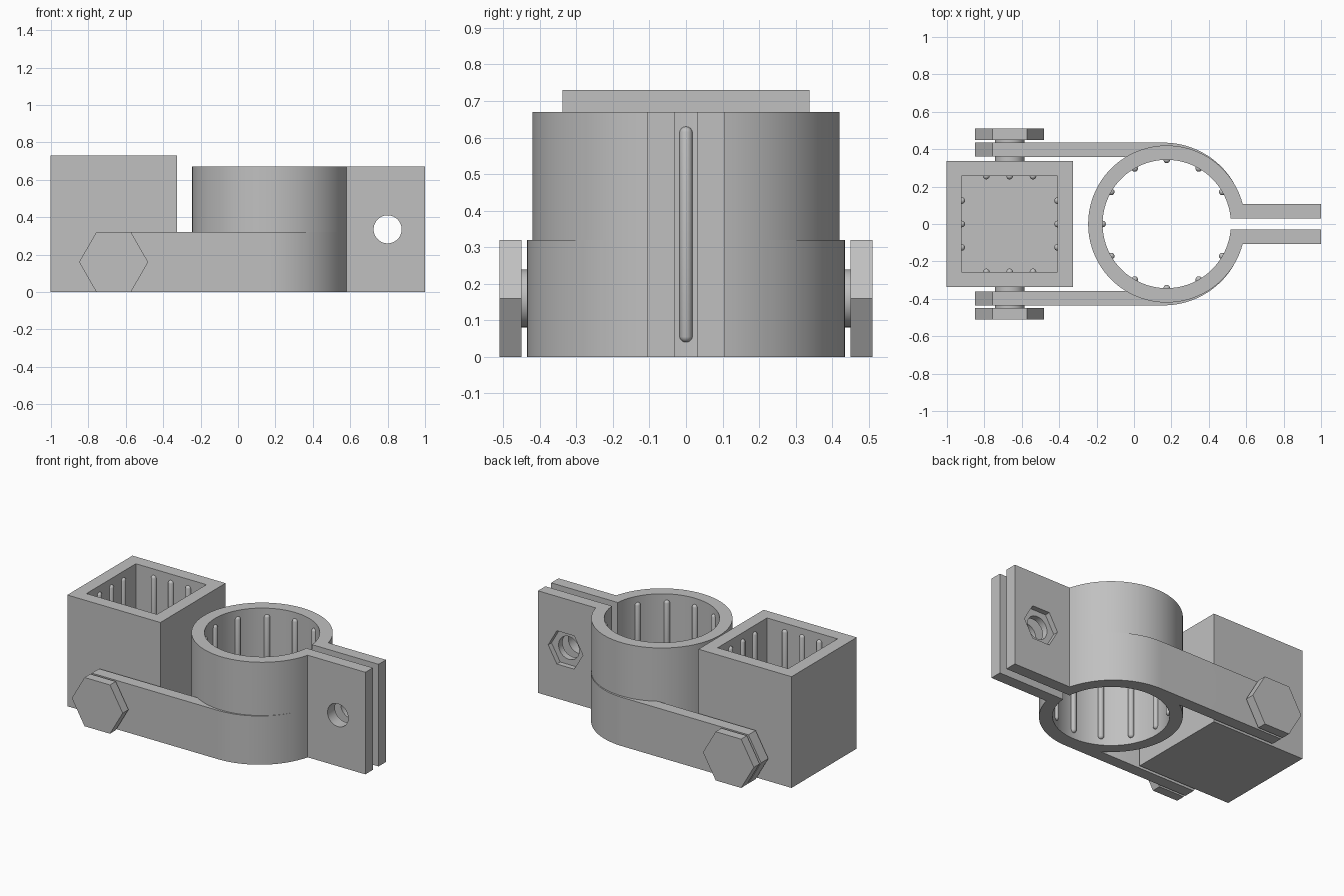
import bpy
import bmesh
from math import sin, cos, asin, sqrt, atan2, pi, radians
from mathutils import Vector

cube = bpy.data.objects.get("Cube")
if cube:
    bpy.data.objects.remove(cube, do_unlink=True)

grey = bpy.data.materials.new("light grey plastic")
grey.use_nodes = True
colour = (0.53, 0.53, 0.53, 1)
grey.diffuse_color = colour
grey.node_tree.nodes["Principled BSDF"].inputs["Base Color"].default_value = colour

RING_X, OUTER, INNER = 0.175, 0.42, 0.343
CLAMP_H, BOX_H, FLOOR = 0.67, 0.73, 0.06
BOX_X, BOX_HALF, CAVITY_HALF = -0.665, 0.338, 0.256
ARM_H, ARM_IN, ARM_OUT = 0.32, 0.36, 0.435
HEX_R = ARM_H / sqrt(3)
GAP, FLANGE = 0.03, 0.107


def arc(cx, cy, r, a0, a1, n):
    return [(cx + r * cos(a0 + (a1 - a0) * i / n),
             cy + r * sin(a0 + (a1 - a0) * i / n)) for i in range(n + 1)]


def circle(cx, cy, r, n):
    return arc(cx, cy, r, 0, 2 * pi, n)[:-1]


def square(cx, half):
    return [(cx - half, -half), (cx + half, -half), (cx + half, half), (cx - half, half)]


def finish(name, bm):
    bmesh.ops.recalc_face_normals(bm, faces=bm.faces)
    mesh = bpy.data.meshes.new(name)
    bm.to_mesh(mesh)
    bm.free()
    mesh.materials.append(grey)
    obj = bpy.data.objects.new(name, mesh)
    bpy.context.collection.objects.link(obj)
    return obj


def prism_mesh(points, lo, hi, axis="z"):
    """Extrude an outline along z, or an x-z outline along y."""
    bm = bmesh.new()
    place = (lambda a, b: (a, b, lo)) if axis == "z" else (lambda a, b: (a, lo, b))
    face = bm.faces.new([bm.verts.new(place(a, b)) for a, b in points])
    top = bmesh.ops.extrude_face_region(bm, geom=[face])["geom"]
    move = Vector((0, 0, hi - lo)) if axis == "z" else Vector((0, hi - lo, 0))
    bmesh.ops.translate(bm, vec=move, verts=[v for v in top if isinstance(v, bmesh.types.BMVert)])
    return bm


def prism(name, points, lo, hi, axis="z"):
    return finish(name, prism_mesh(points, lo, hi, axis))


def activate(obj):
    bpy.ops.object.select_all(action="DESELECT")
    obj.select_set(True)
    bpy.context.view_layer.objects.active = obj


def cut(obj, cutter):
    mod = obj.modifiers.new("cut", "BOOLEAN")
    mod.operation, mod.solver, mod.object = "DIFFERENCE", "EXACT", cutter
    activate(obj)
    bpy.ops.object.modifier_apply(modifier=mod.name)
    bpy.data.objects.remove(cutter, do_unlink=True)


def ribs(name, spots, lo, hi, r=0.018):
    """Round-ended vertical grip ribs."""
    bm = bmesh.new()
    for x, y in spots:
        verts = bmesh.ops.create_uvsphere(bm, u_segments=16, v_segments=9, radius=r)["verts"]
        for v in verts:
            v.co.z += hi - r if v.co.z > 0 else lo + r
            v.co.x += x
            v.co.y += y
    return finish(name, bm)


parts = []

# Split ring with two clamping flanges, as one outline
a_out, a_in = asin(FLANGE / OUTER), asin(GAP / INNER)
outline = arc(RING_X, 0, OUTER, a_out, 2 * pi - a_out, 96)
outline += [(1, -FLANGE), (1, -GAP)]
outline += arc(RING_X, 0, INNER, 2 * pi - a_in, a_in, 96)
outline += [(1, GAP), (1, FLANGE)]
clamp = prism("split_ring_clamp", outline, 0, CLAMP_H)

# Screw hole and hexagonal nut recess through the flanges
mid = CLAMP_H / 2
cut(clamp, prism("hole_cutter", circle(0.8, mid, 0.075, 48), -0.3, 0.3, "y"))
cut(clamp, prism("nut_cutter", circle(0.8, mid, 0.126, 6), FLANGE - 0.035, 0.3, "y"))
parts.append(clamp)

# Square socket with closed floor
box = prism("square_socket", square(BOX_X, BOX_HALF), 0, BOX_H)
cut(box, prism("cavity_cutter", square(BOX_X, CAVITY_HALF), FLOOR, 1))
parts.append(box)

# Grip ribs in both openings
spots = [(RING_X + INNER * cos(radians(a)), INNER * sin(radians(a)))
         for a in range(30, 331, 30)]
parts.append(ribs("ring_ribs", spots, 0.04, CLAMP_H - 0.04))
spots = []
for side in (-CAVITY_HALF, CAVITY_HALF):
    for off in (-0.125, 0, 0.125):
        spots += [(BOX_X + off, side), (BOX_X + side, off)]
parts.append(ribs("socket_ribs", spots, FLOOR + 0.04, BOX_H - 0.04))

# Arms wrapping the ring, and the hinge bolts
arm_cx = 0.158
meet = Vector((0.533, 0.22))
start = (BOX_X - HEX_R, ARM_OUT)
arm_line = [start] + arc(arm_cx, 0, ARM_OUT, pi / 2, atan2(meet.y, meet.x - arm_cx), 24)
arm_line += arc(RING_X, 0, OUTER - 0.003, atan2(meet.y, meet.x - RING_X),
                pi - asin(ARM_IN / OUTER), 32)
arm_line += [(BOX_X - HEX_R, ARM_IN)]
for label, s in (("left", 1), ("right", -1)):
    bm = prism_mesh([(x, s * y) for x, y in arm_line], 0, ARM_H)
    # Bevel the free end to match the bolt head
    for up in (1, -1):
        normal = Vector((-cos(pi / 6), 0, up * sin(pi / 6)))
        result = bmesh.ops.bisect_plane(
            bm, geom=bm.verts[:] + bm.edges[:] + bm.faces[:], dist=1e-5,
            plane_co=(BOX_X - HEX_R, 0, ARM_H / 2), plane_no=normal, clear_outer=True)
        edges = [e for e in result["geom_cut"] if isinstance(e, bmesh.types.BMEdge)]
        bmesh.ops.holes_fill(bm, edges=edges)
    parts.append(finish(label + "_arm", bm))

    parts.append(prism(label + "_bolt_head", circle(BOX_X, ARM_H / 2, HEX_R, 6),
                       s * 0.45, s * 0.51, "y"))
    parts.append(prism(label + "_bolt_shaft", circle(BOX_X, ARM_H / 2, 0.079, 40),
                       s * 0.33, s * 0.455, "y"))

for part in parts:
    activate(part)
    bpy.ops.object.shade_smooth_by_angle(angle=radians(30))
